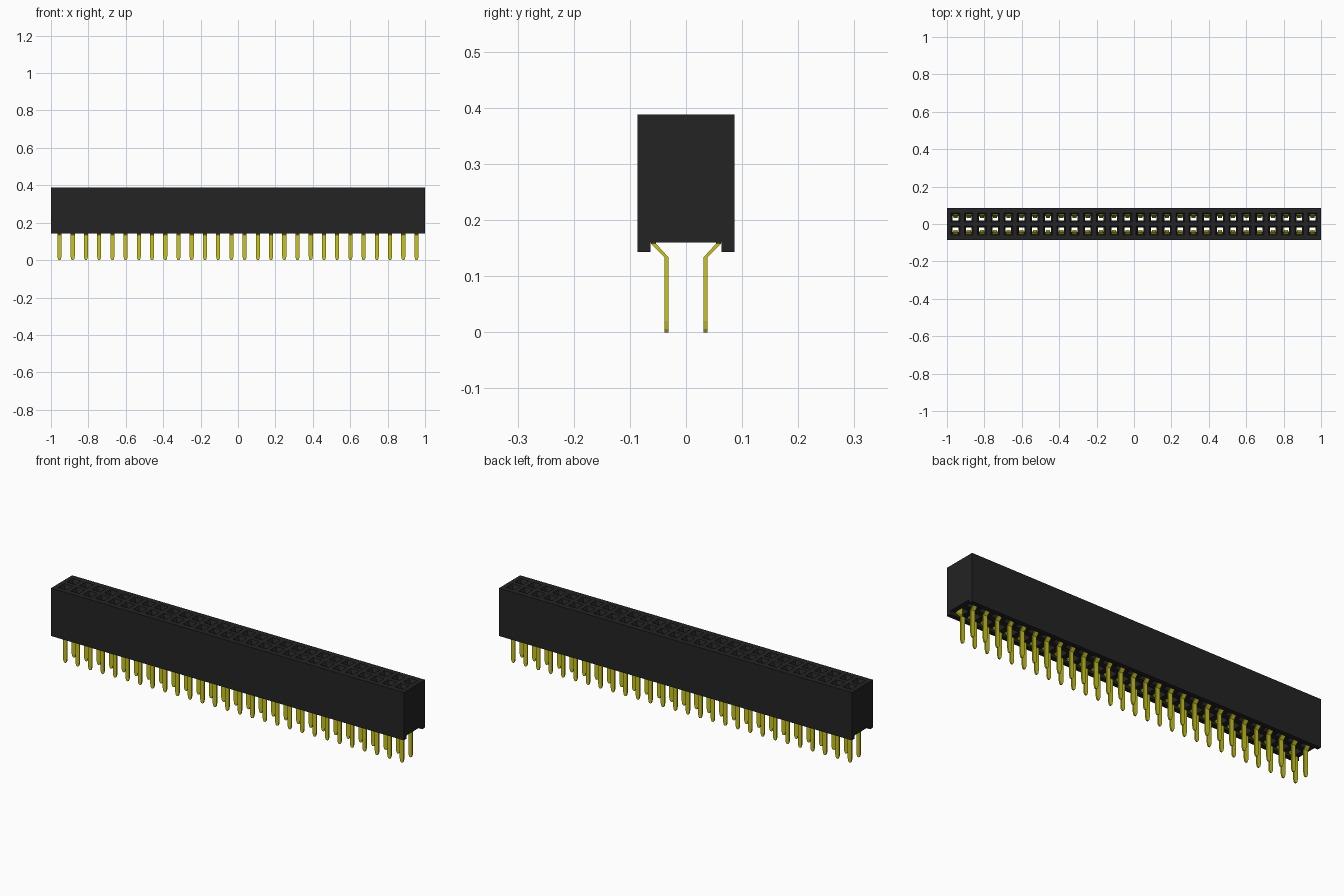
import bpy
import bmesh

old = bpy.data.objects.get("Cube")
if old:
    bpy.data.objects.remove(old, do_unlink=True)

COLUMNS = 28
PITCH = 0.0707
ROW_Y = 0.035


def make_material(name, rgb):
    mat = bpy.data.materials.new(name)
    mat.use_nodes = True
    mat.diffuse_color = (*rgb, 1)
    mat.node_tree.nodes["Principled BSDF"].inputs["Base Color"].default_value = (*rgb, 1)
    return mat


def finish(name, bm, mat):
    bmesh.ops.recalc_face_normals(bm, faces=bm.faces)
    mesh = bpy.data.meshes.new(name)
    bm.to_mesh(mesh)
    bm.free()
    mesh.materials.append(mat)
    obj = bpy.data.objects.new(name, mesh)
    bpy.context.collection.objects.link(obj)
    return obj


def loft(bm, rings):
    """Closed solid through a list of equal-length point rings."""
    loops = [[bm.verts.new(p) for p in ring] for ring in rings]
    for a, b in zip(loops, loops[1:]):
        for i in range(len(a)):
            j = (i + 1) % len(a)
            bm.faces.new((a[i], a[j], b[j], b[i]))
    bm.faces.new(loops[0])
    bm.faces.new(loops[-1])


def rect(x, hx, y0, y1, z):
    return [(x - hx, y0, z), (x + hx, y0, z), (x + hx, y1, z), (x - hx, y1, z)]


def each_socket():
    for i in range(COLUMNS):
        for side in (-1, 1):
            yield (i - (COLUMNS - 1) / 2) * PITCH, side


black = make_material("black plastic", (0.017, 0.017, 0.017))
gold = make_material("yellow metal", (0.58, 0.56, 0.012))

# Housing: block with a shallow channel along its underside
profile = [(-0.086, 0.143), (-0.063, 0.143), (-0.063, 0.16), (0.063, 0.16),
           (0.063, 0.143), (0.086, 0.143), (0.086, 0.388), (-0.086, 0.388)]
bm = bmesh.new()
loft(bm, [[(x, y, z) for y, z in profile] for x in (-1, 1)])
housing = finish("housing", bm, black)

# Sockets: roomy cavity, narrow neck and flared mouth (half x, inner y, outer y, z)
cavity = [(0.021, 0.014, 0.062, 0.15), (0.021, 0.014, 0.062, 0.34),
          (0.015, 0.019, 0.051, 0.341), (0.015, 0.019, 0.051, 0.37),
          (0.024, 0.011, 0.059, 0.389)]
bm = bmesh.new()
for x, side in each_socket():
    loft(bm, [rect(x, hx, side * y0, side * y1, z) for hx, y0, y1, z in cavity])
cutter = finish("socket_cutter", bm, black)
cutter.hide_render = True
cutter.hide_viewport = True

cut = housing.modifiers.new("sockets", "BOOLEAN")
cut.operation = "DIFFERENCE"
cut.solver = "EXACT"
cut.object = cutter
bpy.context.view_layer.objects.active = housing
housing.select_set(True)
bpy.ops.object.modifier_apply(modifier=cut.name)
bpy.data.objects.remove(cutter, do_unlink=True)

# Contacts: tapered tail, outward bend, then a spring leaf (y, z, half x, half y)
strip = [(0.035, 0.0, 0.004, 0.0035), (0.035, 0.006, 0.008, 0.0035),
         (0.035, 0.02, 0.011, 0.0035), (0.035, 0.134, 0.011, 0.0035),
         (0.058, 0.158, 0.011, 0.0045), (0.058, 0.165, 0.018, 0.003),
         (0.058, 0.21, 0.018, 0.003), (0.043, 0.3, 0.014, 0.003),
         (0.049, 0.335, 0.014, 0.003)]
bm = bmesh.new()
for x, side in each_socket():
    loft(bm, [rect(x, hx, side * (y - hy), side * (y + hy), z) for y, z, hx, hy in strip])
finish("contact_pins", bm, gold)
